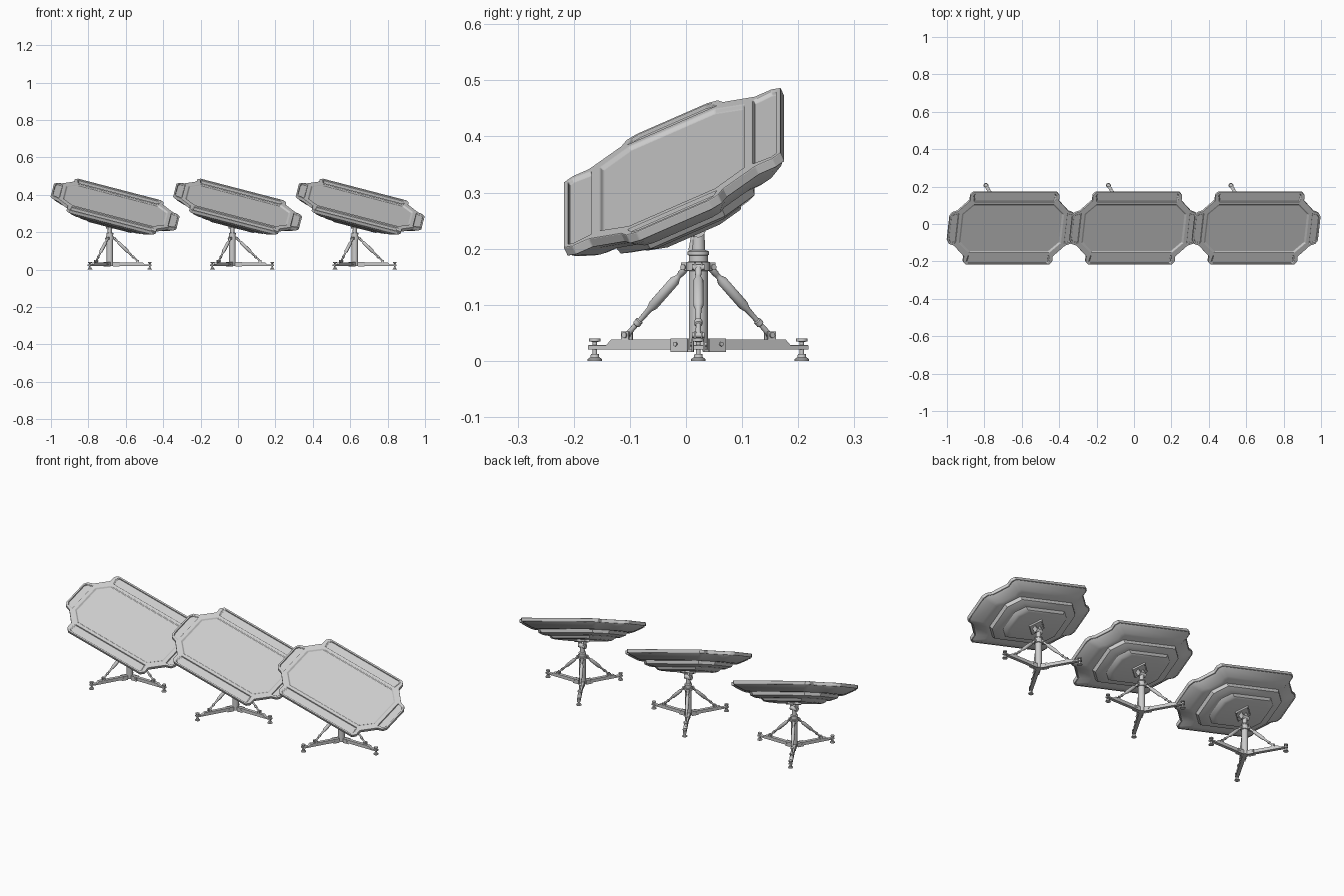
import bpy, bmesh
from math import pi, cos, sin, atan
from mathutils import Matrix, Vector

if "Cube" in bpy.data.objects:
    bpy.data.objects.remove(bpy.data.objects["Cube"])

SPACING = 0.655
TILT = Matrix.Rotation(atan(0.26), 4, 'Y') @ Matrix.Rotation(0.424, 4, 'X')
PANEL = Matrix.Translation((0, -0.025, 0.345)) @ TILT
CX, CY = -0.03, 0.022           # column axis relative to each panel
parts = []


def finish(name, bm, bevel=0, smooth=False):
    bmesh.ops.recalc_face_normals(bm, faces=bm.faces)
    me = bpy.data.meshes.new(name)
    bm.to_mesh(me)
    bm.free()
    ob = bpy.data.objects.new(name, me)
    bpy.context.collection.objects.link(ob)
    if bevel:
        m = ob.modifiers.new("bevel", 'BEVEL')
        m.width, m.segments, m.limit_method = bevel, 2, 'ANGLE'
    if smooth:
        bpy.ops.object.select_all(action='DESELECT')
        ob.select_set(True)
        bpy.context.view_layer.objects.active = ob
        bpy.ops.object.shade_smooth_by_angle(angle=0.6)
    parts.append(ob)
    return ob


def loft(bm, loops, mat=Matrix()):
    rings = [[bm.verts.new(mat @ Vector(p)) for p in lp] for lp in loops]
    n = len(rings[0])
    for a, b in zip(rings, rings[1:]):
        for i in range(n):
            bm.faces.new((a[i], a[(i + 1) % n], b[(i + 1) % n], b[i]))
    bm.faces.new(rings[0][::-1])
    bm.faces.new(rings[-1])


def full(quarter):
    """Mirror a first-quadrant profile into a closed outline."""
    q = list(quarter)
    r = q[::-1]
    return (q + [(-x, y) for x, y in r] + [(-x, -y) for x, y in q]
            + [(x, -y) for x, y in r])


def at(outline, z, s=1.0):
    return [(x * s, y * s, z) for x, y in outline]


def turned(bm, p, q, profile, sides=20):
    """Round part along p-q; profile is (fraction, radius)."""
    p, q = Vector(p), Vector(q)
    d = q - p
    mat = Matrix.Translation(p) @ d.to_track_quat('Z', 'Y').to_matrix().to_4x4()
    loft(bm, [[(r * cos(2 * pi * i / sides), r * sin(2 * pi * i / sides), t * d.length)
               for i in range(sides)] for t, r in profile], mat)


def rod(bm, p, q, r, sides=20):
    turned(bm, p, q, [(0, r), (1, r)], sides)


def box(bm, size, mat):
    bmesh.ops.create_cube(bm, size=1, matrix=mat @ Matrix.Diagonal((*size, 1)))


# Panel slab with four edge tabs
outline = full([(0.347, 0.07), (0.335, 0.09), (0.307, 0.10), (0.246, 0.163),
                (0.246, 0.195), (0.23, 0.212)])
bm = bmesh.new()
loft(bm, [at(outline, -0.018), at(outline, 0)])
slab = finish("panel_rim", bm)

# Recesses in the face: main tray and one per tab
tray = full([(0.283, 0.085), (0.225, 0.142)])
side = [(-0.225, 0.158), (0.225, 0.158), (0.232, 0.194), (0.222, 0.203),
        (-0.222, 0.203), (-0.232, 0.194)]
end = [(0.3, -0.088), (0.329, -0.08), (0.338, -0.066), (0.338, 0.066), (0.329, 0.08), (0.3, 0.088)]
bm = bmesh.new()
for shape, sgn in ((tray, 1), (side, 1), (side, -1), (end, 1), (end, -1)):
    c = Vector((sum(p[0] for p in shape), sum(p[1] for p in shape))) / len(shape)
    inner = [c + (Vector(p) - c) * 0.965 for p in shape]
    loft(bm, [[(x * sgn, y * sgn, -0.007) for x, y in inner],
              [(x * sgn, y * sgn, 0.002) for x, y in shape]])
cutter = finish("recess_cutter", bm)
cutter.hide_render = True
parts.remove(cutter)
m = slab.modifiers.new("recess", 'BOOLEAN')
m.operation, m.object, m.solver = 'DIFFERENCE', cutter, 'EXACT'
bpy.context.view_layer.objects.active = slab
bpy.ops.object.modifier_apply(modifier="recess")
bpy.data.objects.remove(cutter)
m = slab.modifiers.new("bevel", 'BEVEL')
m.width, m.segments, m.limit_method = 0.002, 2, 'ANGLE'
slab.matrix_world = PANEL

# Stepped back shell
bm = bmesh.new()
loft(bm, [at(outline, -0.017, 0.985), at(outline, -0.026, 0.95), at(outline, -0.046, 0.82),
          at(outline, -0.051, 0.76)])
finish("back_shell", bm, smooth=True).matrix_world = PANEL
octo = full([(0.23, 0.075), (0.17, 0.135)])
bm = bmesh.new()
loft(bm, [at(octo, -0.048), at(octo, -0.068, 0.97), at(octo, -0.078, 0.86), at(octo, -0.081, 0.74),
          at(octo, -0.094, 0.68), at(octo, -0.098, 0.6)])
finish("back_step", bm, smooth=True).matrix_world = PANEL

# Mount plate with raised frame and fork on the back
bm = bmesh.new()
turn = Matrix.Rotation(pi / 4, 4, 'Z')
box(bm, (0.07, 0.07, 0.005), turn @ Matrix.Translation((0, 0, -0.1)))
for k in range(4):
    box(bm, (0.07, 0.006, 0.005), turn @ Matrix.Rotation(k * pi / 2, 4, 'Z')
        @ Matrix.Translation((0, 0.032, -0.104)))
for s in (-1, 1):
    box(bm, (0.006, 0.024, 0.028), Matrix.Translation((s * 0.015, -0.004, -0.115)))
finish("mount_plate", bm, 0.001).matrix_world = PANEL

# Column, collars and tilting head
STAND = Matrix.Translation((CX, CY, 0))
bm = bmesh.new()
turned(bm, (0, 0, 0), (0, 0, 1), [(0.02, 0.017), (0.16, 0.017), (0.161, 0.021), (0.176, 0.021),
                                  (0.177, 0.017), (0.188, 0.017), (0.189, 0.019), (0.195, 0.019),
                                  (0.198, 0.012), (0.228, 0.011)], 28)
rod(bm, (-0.02, 0, 0.232), (0.02, 0, 0.232), 0.012)
rod(bm, (0, -0.012, 0.196), (0, -0.004, 0.238), 0.006)
finish("column", bm, smooth=True).matrix_world = STAND

# Tripod: beams, levelling feet and braces at 120 degrees
beams, feet, braces = bmesh.new(), bmesh.new(), bmesh.new()
beam_side = [(0.012, 0.02), (0.222, 0.02), (0.222, 0.028), (0.185, 0.028), (0.175, 0.038), (0.012, 0.038)]
for k in range(3):
    R = Matrix.Rotation(k * 2 * pi / 3, 4, 'Z')
    loft(beams, [[(x, y, z) for x, z in beam_side] for y in (-0.009, 0.009)], R)
    for s in (-1, 1):
        box(beams, (0.035, 0.003, 0.024), R @ Matrix.Translation((0.033, s * 0.0105, 0.028)))
        box(braces, (0.016, 0.003, 0.018), R @ Matrix.Translation((0.147, s * 0.006, 0.043)))
        box(braces, (0.014, 0.003, 0.014), R @ Matrix.Translation((0.024, s * 0.006, 0.168)))
    turned(feet, R @ Vector((0.213, 0, 0)), R @ Vector((0.213, 0, 0.04)),
           [(0, 0.013), (0.08, 0.013), (0.16, 0.008), (0.3, 0.007), (0.31, 0.004), (0.85, 0.004),
            (0.86, 0.010), (1, 0.010)])
    turned(braces, R @ Vector((0.024, 0, 0.167)), R @ Vector((0.147, 0, 0.046)),
           [(0, 0.006), (0.1, 0.006), (0.11, 0.005), (0.15, 0.005), (0.2, 0.009), (0.56, 0.009),
            (0.62, 0.0055), (0.78, 0.0045), (0.79, 0.007), (0.84, 0.007), (0.85, 0.0045), (1, 0.005)])
    for r, z in ((0.147, 0.046), (0.026, 0.167)):
        rod(braces, R @ Vector((r, -0.011, z)), R @ Vector((r, 0.011, z)), 0.005, 12)
    rod(braces, R @ Vector((0.04, -0.015, 0.03)), R @ Vector((0.04, 0.015, 0.03)), 0.004, 12)
finish("tripod_beams", beams, 0.0008).matrix_world = STAND
finish("levelling_feet", feet, smooth=True).matrix_world = STAND
finish("braces", braces, smooth=True).matrix_world = STAND

# Repeat the whole unit to left and right
for ob in list(parts):
    for s in (-1, 1):
        dup = ob.copy()
        dup.name = ob.name + ("_left" if s < 0 else "_right")
        bpy.context.collection.objects.link(dup)
        dup.matrix_world = Matrix.Translation((s * SPACING, 0, 0)) @ ob.matrix_world
